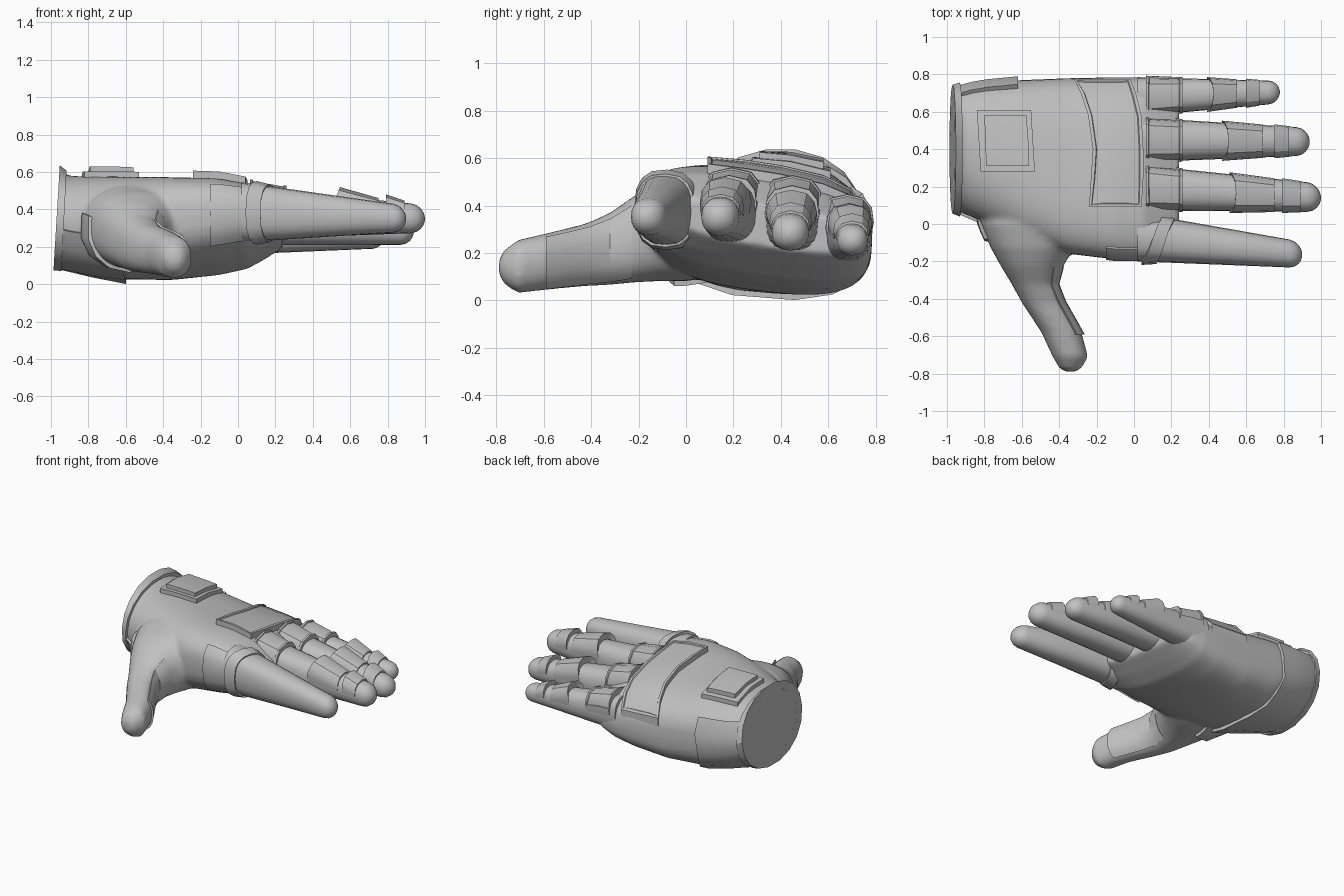
import bpy, bmesh
from math import sin, cos, acos, radians, copysign, sqrt
from mathutils import Vector

if "Cube" in bpy.data.objects:
    bpy.data.objects.remove(bpy.data.objects["Cube"])

GREY = bpy.data.materials.new("glove grey")
GREY.use_nodes = True
GREY.diffuse_color = (0.53, 0.53, 0.53, 1)
GREY.node_tree.nodes["Principled BSDF"].inputs["Base Color"].default_value = (0.53, 0.53, 0.53, 1)


def finish(name, bm):
    mesh = bpy.data.meshes.new(name)
    bm.to_mesh(mesh)
    bm.free()
    mesh.materials.append(GREY)
    ob = bpy.data.objects.new(name, mesh)
    bpy.context.collection.objects.link(ob)
    bpy.ops.object.select_all(action='DESELECT')
    ob.select_set(True)
    bpy.context.view_layer.objects.active = ob
    bpy.ops.object.shade_smooth_by_angle(angle=radians(32))
    return ob


def power(v, e):
    return copysign(abs(v) ** e, v)


class Body:
    """Lofted form; rows are (station, side0, side1, z0, z1, shear, roundness, tilt)."""

    def __init__(self, rows, along_y=False):
        self.rows, self.along_y = rows, along_y

    def row(self, t):
        rows = self.rows
        for a, b in zip(rows, rows[1:]):
            if t <= b[0] or b is rows[-1]:
                k = min(max((t - a[0]) / (b[0] - a[0]), 0), 1)
                return [p + (q - p) * k for p, q in zip(a, b)]

    def at(self, t, deg, off=0.0):
        _, s0, s1, z0, z1, shear, e, tilt = self.row(t)
        c, s = power(cos(radians(deg)), e), power(sin(radians(deg)), e)
        side = (s0 + s1) / 2 + c * ((s1 - s0) / 2 + off)
        z = (z0 + z1) / 2 + s * ((z1 - z0) / 2 + off) - shear * c
        u = t + tilt * (z - 0.35)
        return Vector((side, u, z) if self.along_y else (u, side, z))

    def cap(self, t, deg, off=0.0):
        # Raised straight up, so guards stay as wide as the finger
        return self.at(t, deg) + Vector((0, 0.2 * off * cos(radians(deg)), off))

    def top(self, t, y, off=0.0):
        _, s0, s1, z0, z1, shear, e, _ = self.row(t)
        c = min(max((2 * y - s0 - s1) / (s1 - s0), -0.98), 0.98)
        a = acos(power(c, 1 / e))
        z = (z0 + z1) / 2 + sin(a) ** e * (z1 - z0) / 2 - shear * c
        return Vector((t, y, z + off))

    def build(self, name, sides):
        bm = bmesh.new()
        rings = [[bm.verts.new(self.at(r[0], 360 * i / sides)) for i in range(sides)]
                 for r in self.rows]
        for p, q in zip(rings, rings[1:]):
            for i in range(sides):
                j = (i + 1) % sides
                bm.faces.new((p[i], p[j], q[j], q[i]))
        bm.faces.new(rings[0])
        bm.faces.new(rings[-1])
        bmesh.ops.recalc_face_normals(bm, faces=bm.faces)
        return finish(name, bm)


def plate(name, f, u0, u1, vs, off, off_end=None, rim=0.0, steps=4, sink=-0.03):
    """Solid plate that follows surface f between u0 and u1 at each v."""
    off_end = off if off_end is None else off_end
    n = len(vs)
    u0 = u0 if isinstance(u0, list) else [u0] * n
    u1 = u1 if isinstance(u1, list) else [u1] * n
    bm = bmesh.new()
    grids = []
    for outer in (True, False):
        grid = []
        for i in range(steps + 1):
            k = i / steps
            h = off + (off_end - off) * k if outer else sink
            grid.append([bm.verts.new(f(a + (b - a) * k, v, h)) for a, b, v in zip(u0, u1, vs)])
        grids.append(grid)
    cells = [[(g[i][j], g[i + 1][j], g[i + 1][j + 1], g[i][j + 1])
              for i in range(steps) for j in range(n - 1)] for g in grids]
    top = [bm.faces.new(c) for c in cells[0]]
    for c in cells[1]:
        bm.faces.new(c)
    o, b = grids
    for i in range(steps):
        for j in (0, n - 1):
            bm.faces.new((o[i][j], o[i + 1][j], b[i + 1][j], b[i][j]))
    for j in range(n - 1):
        for i in (0, steps):
            bm.faces.new((o[i][j], o[i][j + 1], b[i][j + 1], b[i][j]))
    bmesh.ops.recalc_face_normals(bm, faces=bm.faces)
    if rim:
        bmesh.ops.inset_region(bm, faces=top, thickness=rim, depth=0)
        bmesh.ops.inset_region(bm, faces=top, thickness=0.004, depth=-0.007)
    finish(name, bm)


def span(a, b, n):
    return [a + (b - a) * i / n for i in range(n + 1)]


# Hand body from wrist to finger roots
hand = Body([
    (-0.97, 0.085, 0.715, 0.10, 0.61, 0, 0.95, 0.06),
    (-0.92, 0.06, 0.735, 0.09, 0.58, 0, 0.95, 0.05),
    (-0.80, 0.01, 0.755, 0.06, 0.575, 0.01, 0.86, 0),
    (-0.60, -0.08, 0.77, 0.03, 0.57, 0.03, 0.74, 0),
    (-0.35, -0.16, 0.78, 0.04, 0.555, 0.06, 0.7, 0),
    (-0.10, -0.19, 0.785, 0.075, 0.54, 0.075, 0.7, 0),
    (0.05, -0.19, 0.785, 0.11, 0.51, 0.075, 0.7, 0),
    (0.14, -0.15, 0.775, 0.16, 0.46, 0.07, 0.7, 0),
    (0.24, -0.05, 0.74, 0.225, 0.40, 0.06, 0.7, 0)])
hand_body = hand.build("hand_body", 36)

# Thumb, lofted out of the side of the hand
thumb = Body([
    (-0.79, -0.37, -0.31, 0.11, 0.17, 0, 1, 0),
    (-0.77, -0.40, -0.28, 0.07, 0.21, 0, 1, 0),
    (-0.71, -0.435, -0.245, 0.03, 0.255, 0, 0.9, 0),
    (-0.58, -0.495, -0.28, 0.045, 0.285, 0, 0.9, 0),
    (-0.42, -0.60, -0.37, 0.06, 0.325, 0, 0.85, 0),
    (-0.32, -0.655, -0.405, 0.065, 0.37, 0, 0.85, 0),
    (-0.22, -0.715, -0.375, 0.075, 0.44, 0, 0.85, 0),
    (-0.13, -0.765, -0.32, 0.08, 0.49, 0, 0.85, 0),
    (0.00, -0.825, -0.24, 0.08, 0.53, 0, 0.85, 0),
    (0.25, -0.80, -0.20, 0.12, 0.50, 0, 0.85, 0)], along_y=True)
thumb.build("thumb", 28)

# Blend thumb and hand into one smooth skin
hand_body.select_set(True)
bpy.context.view_layer.objects.active = hand_body
bpy.ops.object.join()
remesh = hand_body.modifiers.new("blend", 'REMESH')
remesh.mode, remesh.voxel_size, remesh.use_smooth_shade = 'VOXEL', 0.016, True
soften = hand_body.modifiers.new("soften", 'SMOOTH')
soften.factor, soften.iterations = 0.5, 6

plate("thumb_guard", thumb.at, -0.23, -0.59, span(-60, 50, 6), 0.004, 0.014)

# Wrist: cuff ring and the wrap around the heel
plate("wrist_cuff", hand.at, -0.97, -0.93, span(0, 360, 18), 0.03, 0.025, steps=1)
plate("heel_wrap", hand.at, -0.95, [-0.74, -0.7, -0.62, -0.6, -0.6, -0.62, -0.62, -0.64, -0.62, -0.62],
      span(190, 390, 9), 0.018, 0.024)
plate("thumb_wrap", thumb.at, 0.1, [-0.08, -0.09, -0.1, -0.08, -0.05], span(165, 265, 4), 0.02)

# Back-of-hand armour
plate("wrist_plate_base", hand.top, [-0.82, -0.83, -0.84], [-0.53, -0.54, -0.55],
      [0.28, 0.44, 0.61], 0.03)
plate("wrist_plate_cap", hand.top, [-0.79, -0.795, -0.80], [-0.56, -0.565, -0.575],
      [0.31, 0.44, 0.58], 0.055)
plate("knuckle_plate", hand.top, [-0.24, -0.23, -0.22, -0.245, -0.285, -0.32],
      [0.04, 0.05, 0.05, 0.04, 0.01, -0.02], [0.09, 0.25, 0.4, 0.58, 0.7, 0.775], 0.038, rim=0.018)
plate("side_panel", hand.at, -0.15, 0.03, span(145, 215, 6), 0.008)


def finger(name, x1, y, z, w, h):
    """Tapered finger; y, z, w and h each go from root to tip."""
    x0, r = 0.02, w[1]
    rows = []
    tail = [(x1 - r * (1 - k), sqrt(1 - k * k), 0.9) for k in (0, 0.4, 0.7, 0.9, 0.99)]
    for x, s, e in [(x0, 1, 0.76), (0.26, 1, 0.78), (0.5, 1, 0.85)] + tail:
        k = (x - x0) / (x1 - x0)
        cy, cz, hw, hh = (p + (q - p) * k for p, q in (y, z, w, h))
        rows.append((x, cy - hw * s, cy + hw * s, cz - hh * s, cz + hh * s, 0, e, 0))
    body = Body(rows)
    body.build(name, 20)
    return body


index = finger("index_finger", 0.90, (-0.07, -0.165), (0.385, 0.35), (0.13, 0.07), (0.16, 0.07))
around = span(0, 360, 16)
plate("index_collar", index.at, [0.10 + 0.06 * cos(radians(a)) for a in around],
      [0.17 + 0.05 * cos(radians(a)) for a in around], around, 0.018, 0.01, steps=1)

# Armoured fingers: shape, then middle plate and tip plate ranges
ARMOURED = {
    "middle": (1.0, (0.195, 0.14), (0.38, 0.35), (0.122, 0.076), (0.14, 0.075), (0.51, 0.75), (0.79, 0.89)),
    "ring": (0.94, (0.45, 0.44), (0.35, 0.28), (0.12, 0.074), (0.14, 0.07), (0.47, 0.69), (0.75, 0.83)),
    "pinky": (0.78, (0.68, 0.705), (0.285, 0.25), (0.105, 0.06), (0.125, 0.058), (0.39, 0.55), (0.60, 0.67)),
}
ARC = [0, 25, 55, 90, 125, 155, 180]
for label, (tip, y, z, w, h, mid, end) in ARMOURED.items():
    body = finger(label + "_finger", tip, y, z, w, h)
    plate(label + "_knuckle_guard", body.cap, 0.065, 0.26, ARC, 0.045, 0.03, rim=0.014, steps=2)
    lead = [mid[0] + 0.035 * sin(radians(a)) for a in ARC]
    plate(label + "_middle_guard", body.cap, lead, mid[1], ARC, 0.05, 0.012, steps=2)
    plate(label + "_tip_guard", body.cap, end[0], end[1], ARC, 0.035, 0.012, steps=1)
